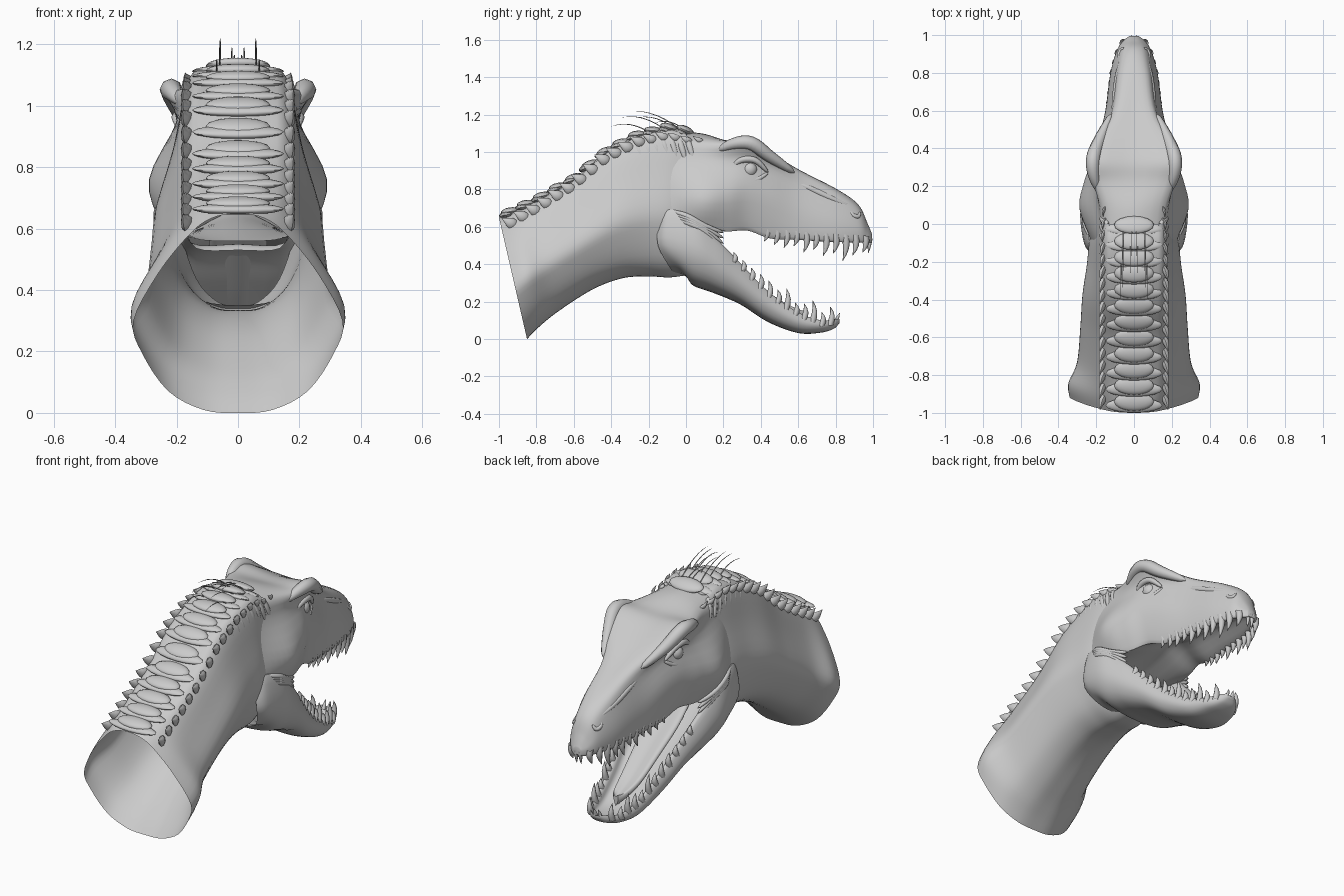
import bpy, bmesh, math
from mathutils import Vector, Matrix

if "Cube" in bpy.data.objects:
    bpy.data.objects.remove(bpy.data.objects["Cube"])


def finish(bm, name, mirror=False, angle=50):
    bmesh.ops.recalc_face_normals(bm, faces=bm.faces)
    me = bpy.data.meshes.new(name)
    bm.to_mesh(me)
    bm.free()
    ob = bpy.data.objects.new(name, me)
    bpy.context.collection.objects.link(ob)
    bpy.ops.object.select_all(action='DESELECT')
    ob.select_set(True)
    bpy.context.view_layer.objects.active = ob
    bpy.ops.object.shade_smooth_by_angle(angle=math.radians(angle))
    if mirror:
        ob.modifiers.new("mirror", 'MIRROR').use_mirror_merge = False
    return ob


def smooth(pts, n, closed=False):
    """Catmull-Rom through the points, n steps per span."""
    out, m = [], len(pts)
    get = (lambda i: pts[i % m]) if closed else (lambda i: pts[max(0, min(m - 1, i))])
    for i in range(m if closed else m - 1):
        a, b, c, d = get(i - 1), get(i), get(i + 1), get(i + 2)
        for k in range(n):
            t = k / n
            out.append(0.5 * (2 * b + (c - a) * t + (2 * a - 5 * b + 4 * c - d) * t * t
                              + (3 * b - a - 3 * c + d) * t ** 3))
    return out if closed else out + [pts[-1]]


def loft(name, halves, cap=True):
    """Skin half sections (top centre to bottom centre), mirrored in x; cap closes the front end."""
    rings = [smooth([Vector(p) for p in h] + [Vector((-p[0], p[1], p[2])) for p in h[-2:0:-1]], 4, True)
             for h in halves]
    cols = [smooth(list(c), 6) for c in zip(*rings)]
    bm = bmesh.new()
    grid = [[bm.verts.new(p) for p in c] for c in cols]
    for i, a in enumerate(grid):
        b = grid[(i + 1) % len(grid)]
        for j in range(len(a) - 1):
            bm.faces.new((a[j], a[j + 1], b[j + 1], b[j]))
    if cap:
        bm.faces.new([c[-1] for c in grid])
    return finish(bm, name)


def spike(bm, a, b, r, bend=(0, 0, 0), flat=1.0, prof=(1, .9, .72, .45, .04), seg=8):
    """Tapered, bent horn from a to b; flat squeezes it across."""
    a, b, bend = Vector(a), Vector(b), Vector(bend)
    d = (b - a).normalized()
    u = d.cross(Vector((0, 0, 1)) if abs(d.z) < .9 else Vector((0, 1, 0))).normalized()
    v = d.cross(u)
    prev, n = None, len(prof) - 1
    for i, s in enumerate(prof):
        t = i / n
        c = a.lerp(b, t) + bend * 4 * t * (1 - t)
        ring = [bm.verts.new(c + r * s * (u * math.cos(k * math.tau / seg) * flat
                                          + v * math.sin(k * math.tau / seg))) for k in range(seg)]
        if prev:
            for k in range(seg):
                bm.faces.new((prev[k], prev[(k + 1) % seg], ring[(k + 1) % seg], ring[k]))
        prev = ring
    bm.faces.new(prev)


def fold(bm, pts, r):
    """Rounded skin ridge, fading out at both ends."""
    path = smooth([Vector(p) for p in pts], 5)
    n, prev = len(path) - 1, None
    for i, c in enumerate(path):
        d = (path[min(n, i + 1)] - path[max(0, i - 1)]).normalized()
        u = d.cross(Vector((1, 0, .05))).normalized()
        v = d.cross(u)
        s = r * (.15 + .85 * math.sin(math.pi * i / n) ** .6 if 0 < i < n else .1)
        ring = [bm.verts.new(c + s * (u * math.cos(k * math.pi / 4) + v * math.sin(k * math.pi / 4)))
                for k in range(8)]
        if prev:
            for k in range(8):
                bm.faces.new((prev[k], prev[(k + 1) % 8], ring[(k + 1) % 8], ring[k]))
        prev = ring


def ball(bm, loc, scale, rot=Matrix()):
    bmesh.ops.create_uvsphere(bm, u_segments=16, v_segments=10, radius=1,
                              matrix=Matrix.Translation(loc) @ rot @ Matrix.Diagonal((*scale, 1)))


def interp(table, y, k):
    for p, q in zip(table, table[1:]):
        if y <= q[0]:
            t = max(0, (y - p[0]) / (q[0] - p[0]))
            return p[k] + (q[k] - p[k]) * t
    return table[-1][k]


# Neck: open tube; top y, top z, bottom y, bottom z, half width, shoulder depth
neck = [(-1, .65, -.85, 0, .34, .11), (-.93, .685, -.78, .07, .345, .09),
        (-.8, .745, -.68, .15, .30, .07), (-.6, .86, -.5, .265, .283, .055),
        (-.42, 1.01, -.34, .325, .272, .05), (-.25, 1.095, -.2, .335, .25, .05),
        (-.1, 1.13, -.08, .33, .235, .05), (.0, 1.115, .05, .35, .20, .06)]
sections = []
for ty, tz, by, bz, w, s in neck:
    shape = ((0, 0), (.09, s * .25), (.16, s), (.16 + (w - .16) * .55, .3), (w, .54),
             (w * .92, .7), (w * .67, .89), (w * .33, .985), (0, 1))
    sections.append([(x, ty + (by - ty) * t, tz + (bz - tz) * t) for x, t in shape])
loft("neck", sections, cap=False)

# Skull: y, crown z, then brow, socket, cheek, lip, inner lip (x, z), palate z
skull = [(-.1, 1.11, .14, 1.07, .17, .98, .215, .78, .22, .64, .15, .57, .56),
         (.08, 1.10, .16, 1.06, .195, .95, .288, .76, .25, .62, .19, .58, .61),
         (.22, 1.06, .205, 1.05, .20, .95, .265, .77, .22, .60, .18, .58, .64),
         (.33, 1.045, .232, 1.06, .195, .95, .225, .78, .19, .60, .15, .59, .66),
         (.45, .99, .185, .995, .16, .91, .19, .75, .165, .56, .13, .55, .63),
         (.6, .905, .10, .90, .122, .82, .15, .68, .145, .545, .11, .54, .61),
         (.8, .805, .07, .79, .10, .72, .123, .62, .12, .53, .09, .525, .58),
         (.92, .72, .05, .70, .078, .64, .09, .58, .085, .525, .06, .52, .56),
         (.97, .62, .028, .61, .05, .575, .056, .55, .052, .52, .035, .515, .53),
         (.995, .56, .012, .558, .022, .55, .025, .535, .023, .52, .015, .517, .52)]
loft("skull", [[(0, s[0], s[1])] + [(s[i], s[0], s[i + 1]) for i in range(2, 12, 2)]
               + [(0, s[0], s[12])] for s in skull])

# Lower jaw: y, floor z, lip z, half width, side z, underside z; rear edge swept forward below
jaw = [(-.15, .53, .62, .225, .50, .35), (-.10, .55, .68, .262, .50, .335),
       (.04, .52, .64, .283, .46, .285), (.15, .43, .54, .265, .40, .245),
       (.29, .31, .40, .22, .30, .185), (.44, .18, .25, .175, .18, .09),
       (.6, .085, .14, .14, .09, .032), (.72, .065, .10, .105, .07, .034),
       (.79, .08, .105, .06, .08, .055), (.82, .10, .108, .025, .097, .085)]
halves = []
for y, f, l, w, m, b in jaw:
    k = .6 if y < 0 else 0
    halves.append([(0, y, f), (w * .6, y, f + .005), (w * .78, y, l - .01), (w * .92, y, l),
                   (w, y, m), (w * .72, y + k * (m - b) * .7, b + (m - b) * .22), (0, y + k * (m - b), b)])
loft("lower_jaw", halves)

# Tongue
loft("tongue", [[(0, y, z + .02), (w, y, z + .03), (w * 1.1, y, z), (0, y, z - .03)]
                for y, z, w in ((.05, .54, .08), (.2, .41, .085), (.35, .29, .07),
                                (.5, .18, .055), (.6, .13, .035), (.64, .12, .012))])

# Upper teeth, varied length, hooked backward
bm = bmesh.new()
for i, ln in enumerate((.045, .055, .065, .05, .08, .06, .09, .075, .11, .08, .06)):
    y = .43 + i * .0525
    x, z = interp(skull, y, 8) * .9, interp(skull, y, 9)
    spike(bm, (x, y, z + .03), (x + .005, y - .012, z - ln), .022, (0, .012, 0))
spike(bm, (.014, .985, .54), (.014, .975, .46), .013)
finish(bm, "upper_teeth", True)

# Lower teeth
bm = bmesh.new()
for i, ln in enumerate((.025, .03, .035, .05, .06, .045, .085, .04, .06, .09, .045, .07)):
    y = .25 + i * .047
    x, z = interp(jaw, y, 3) * .88, interp(jaw, y, 2)
    spike(bm, (x, y, z - .03), (x + .005, y + .005, z + ln), .019, (0, .012, 0))
spike(bm, (.015, .80, .09), (.015, .822, .14), .012)
finish(bm, "lower_teeth", True)

# Eyes
bm = bmesh.new()
ball(bm, (.172, .34, .905), (.04, .042, .042))
finish(bm, "eyes", True)

# Brow ridges, eyelids, cheek crests and nostril rims
bm = bmesh.new()
fold(bm, [(.185, .17, 1.01), (.212, .26, 1.045), (.215, .35, 1.045), (.18, .45, .975), (.12, .58, .89)], .038)
fold(bm, [(.18, .23, .90), (.198, .29, .955), (.195, .37, .955), (.17, .44, .89)], .018)
fold(bm, [(.185, .23, .90), (.195, .29, .86), (.185, .37, .85), (.165, .44, .89)], .018)
fold(bm, [(.11, .52, .86), (.10, .65, .81), (.085, .78, .75), (.065, .88, .71)], .018)
fold(bm, [(.07, .87, .70), (.078, .89, .665), (.07, .92, .655), (.054, .93, .68)], .012)
finish(bm, "brows_and_lids", True)

# Stretched cheek cords between skull and jaw
bm = bmesh.new()
for k in range(4):
    fold(bm, [(.215, -.10, .69 - k * .012), (.258, .0, .66 - k * .012), (.25, .1, .605 - k * .01),
              (.215, .20, .57 - k * .03)], .016)
finish(bm, "cheek_cords", True)

# Skin folds fanning down behind the head
bm = bmesh.new()
for k in range(9):
    y = -.34 + k * .045
    z = interp(neck, y, 1) - .04
    fold(bm, [(.14, y - .02, z + .01), (.160, y, z - .05), (.172, y + .025, z - .13)], .02)
finish(bm, "neck_folds", True)

# Pointed scales along both edges of the back
bm = bmesh.new()
for i in range(17):
    y = -.93 + i * .062
    z = interp(neck, y, 1) - interp(neck, y, 5) * .65
    s = 1 if i < 11 else 1 - (i - 10) * .09
    spike(bm, (.15, y + .03, z - .02), (.15 + .03 * s, y - .055 * s, z + .02 * s), .03 * s,
          (.006, 0, -.004), .6, (.5, .9, 1, .75, .4, .05))
finish(bm, "edge_scales", True)

# Broad plates down the middle of the back, each lifted at its rear edge
bm = bmesh.new()
for i in range(12):
    y = -.94 + i * .085
    slope = math.atan2(interp(neck, y + .04, 1) - interp(neck, y - .04, 1), .08)
    rot = Matrix.Rotation(slope - .3, 4, 'X')
    z = interp(neck, y, 1)
    ball(bm, (0, y, z + .002), (.105, .05, .022), rot)
    ball(bm, (0, y - .02, z - .016), (.15, .04, .018), rot)
finish(bm, "back_plates")

# Fine bristles on the crown
bm = bmesh.new()
for x, y, ln, h in ((.058, -.03, .25, .10), (.02, -.06, .2, .06), (.06, -.12, .22, .06),
                    (.012, 0, .17, .04), (.07, -.2, .2, .03)):
    z = interp(neck, y, 1)
    spike(bm, (x, y, z), (x, y - ln, z + h), .003, (0, 0, .025), 1,
          (1, .95, .9, .8, .65, .45, .1), 5)
finish(bm, "bristles", True)
